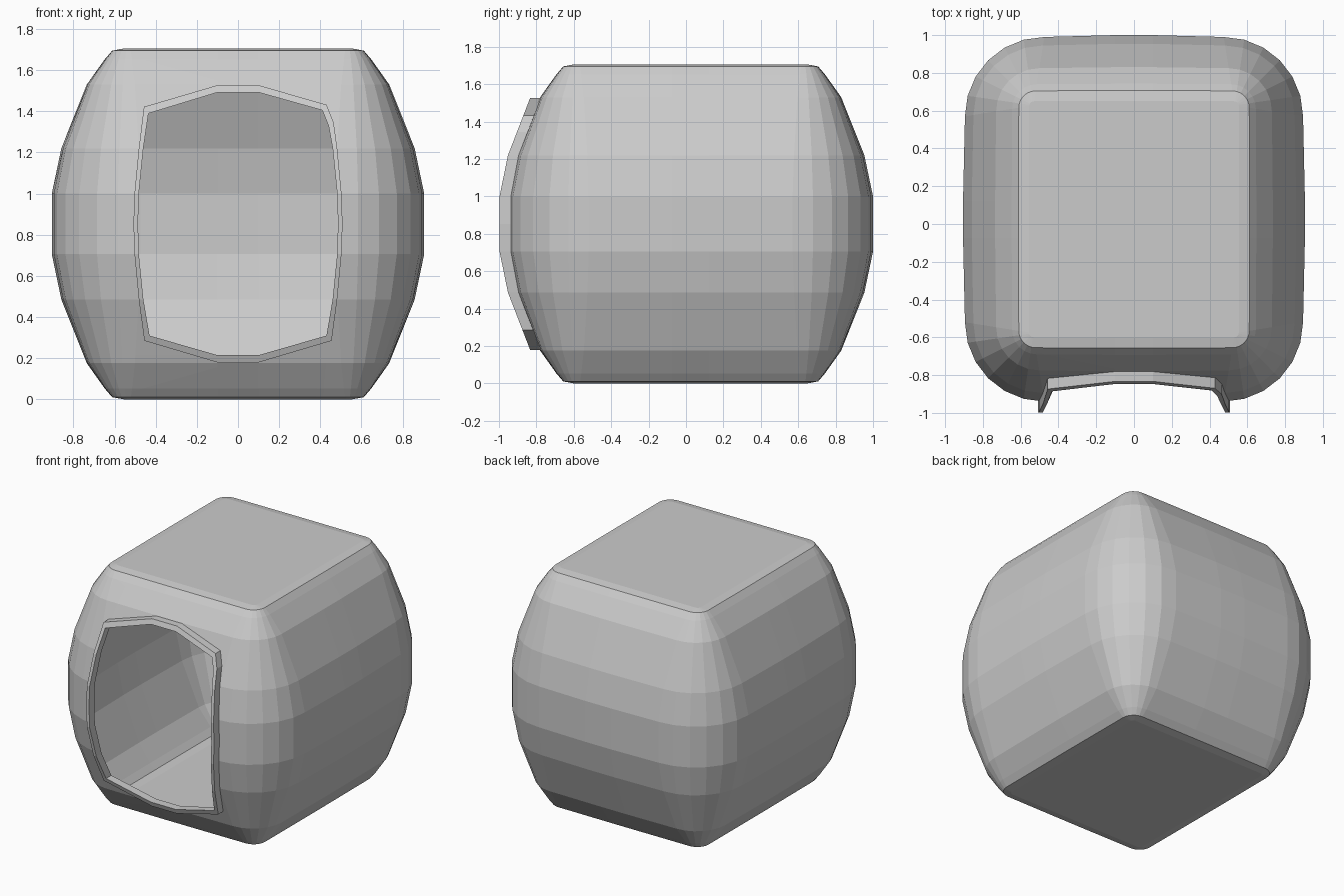
import bpy, bmesh, math
from mathutils import Vector

if "Cube" in bpy.data.objects:
    bpy.data.objects.remove(bpy.data.objects["Cube"])

MID = 0.853                 # half height of the shell
CX, CY, R = 0.475, 0.545, 0.42   # core half sizes and corner radius at the belly
YC = 0.025                  # shell centre in y
# (height above middle, inset from the belly outline)
LEVELS = [(0.147, 0), (0.367, 0.045), (0.677, 0.165), (0.80, 0.25),
          (0.842, 0.285), (0.8525, 0.34)]

grey = bpy.data.materials.new("light grey")
grey.diffuse_color = (0.6, 0.6, 0.6, 1)
grey.use_nodes = True
grey.node_tree.nodes["Principled BSDF"].inputs["Base Color"].default_value = grey.diffuse_color


def finish(bm, name):
    mesh = bpy.data.meshes.new(name)
    bm.to_mesh(mesh)
    bm.free()
    mesh.materials.append(grey)
    obj = bpy.data.objects.new(name, mesh)
    bpy.context.collection.objects.link(obj)
    return obj


def inset_at(z):
    d = abs(z - MID)
    for (d0, i0), (d1, i1) in zip(LEVELS, LEVELS[1:]):
        if d0 <= d <= d1:
            return i0 + (i1 - i0) * (d - d0) / (d1 - d0)
    return 0


def section(inset):
    """Rounded rectangle with slightly bulged sides."""
    tight = 0.16 * inset            # corners get tighter towards top and bottom
    r, cx, cy = R - inset - tight, CX + tight, CY + tight
    bulge = 0.01 * (1 - inset / 0.34)
    pts = []
    for k, (sx, sy) in enumerate([(1, 1), (-1, 1), (-1, -1), (1, -1)]):
        for j in range(7):
            a = math.radians(90 * k + 15 * j)
            pts.append((sx * cx + r * math.cos(a), sy * cy + r * math.sin(a) + YC))
        mids = [(0.1, cy + r + bulge), (-0.1, cy + r + bulge)] if k % 2 == 0 else \
               [(-cx - r - bulge, 0.1), (-cx - r - bulge, -0.1)]
        s = 1 if k < 2 else -1
        pts += [(s * x, s * y + YC) for x, y in mids]
    return pts


# Shell: stacked rounded sections
bm = bmesh.new()
stack = [(MID - d, i) for d, i in reversed(LEVELS)] + [(MID + d, i) for d, i in LEVELS]
rings = [[bm.verts.new((x, y, z)) for x, y in section(i)] for z, i in stack]
n = len(rings[0])
for a, b in zip(rings, rings[1:]):
    for k in range(n):
        m = (k + 1) % n
        bm.faces.new((a[k], a[m], b[m], b[k]))
bm.faces.new(rings[0][::-1])
bm.faces.new(rings[-1])
bm.normal_update()

# Doorway outlines, clockwise from the top as seen from the front
SIDE = [(0.46, 1.22), (0.482, 1.0), (0.486, MID), (0.482, 0.706), (0.46, 0.486),
        (0.43, 0.31), (0.10, 0.215)]
inner = [(0.10, 1.492), (0.41, 1.405), (0.44, 1.33)] + SIDE
inner += [(-x, z) for x, z in reversed(SIDE)] + [(-0.435, 1.39), (-0.10, 1.492)]
SIDE_O = [(0.482, 1.22), (0.503, 1.0), (0.508, MID), (0.503, 0.706), (0.482, 0.486),
          (0.455, 0.285), (0.10, 0.18)]
outer = [(0.10, 1.527), (0.43, 1.432), (0.465, 1.345)] + SIDE_O
outer += [(-x, z) for x, z in reversed(SIDE_O)] + [(-0.457, 1.422), (-0.10, 1.527)]

# Cut the doorway by clipping the front faces against each outline edge
region = [f for f in bm.faces if f.normal.y < -0.2 and f.calc_center_median().y < -0.5]
for (x0, z0), (x1, z1) in zip(inner, inner[1:] + inner[:1]):
    no = Vector((z0 - z1, 0, x1 - x0)).normalized()   # points outwards
    co = Vector((x0, 0, z0))
    geom = region + list({e for f in region for e in f.edges}) + \
        list({v for f in region for v in f.verts})
    res = bmesh.ops.bisect_plane(bm, geom=geom, dist=1e-5, plane_co=co, plane_no=no)
    faces = {g for g in res["geom"] if isinstance(g, bmesh.types.BMFace)}
    region = [f for f in faces if (f.calc_center_median() - co).dot(no) < 0]
bmesh.ops.delete(bm, geom=region, context='FACES')
finish(bm, "shell")

# Door frame: a raised rim following the curved front
bm = bmesh.new()


def loop(outline, offset):
    return [bm.verts.new((x, YC - CY - R + inset_at(z) - offset, z)) for x, z in outline]


loops = [loop(outer, -0.015), loop(outer, 0.057), loop(inner, 0.057), loop(inner, -0.003)]
for a, b in zip(loops, loops[1:] + loops[:1]):
    for k in range(len(a)):
        m = (k + 1) % len(a)
        bm.faces.new((a[k], a[m], b[m], b[k]))
bmesh.ops.recalc_face_normals(bm, faces=bm.faces[:])
finish(bm, "door_frame")
